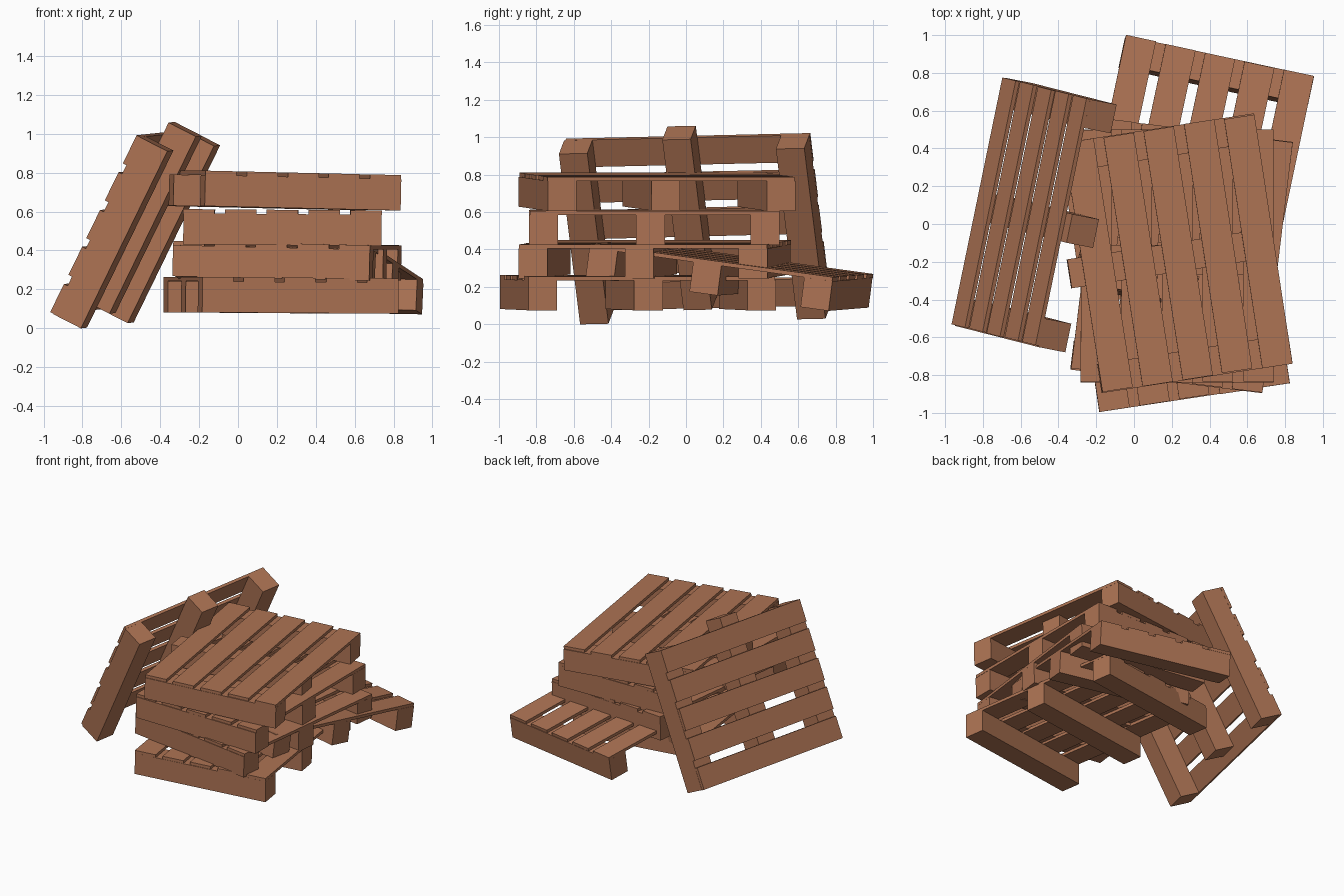
import bpy, bmesh, random
from math import radians
from mathutils import Matrix, Vector

if "Cube" in bpy.data.objects:
    bpy.data.objects.remove(bpy.data.objects["Cube"])

random.seed(3)

wood = bpy.data.materials.new("weathered_red_wood")
wood.diffuse_color = (0.42, 0.172, 0.088, 1)
wood.use_nodes = True
wood.node_tree.nodes["Principled BSDF"].inputs["Base Color"].default_value = wood.diffuse_color

WIDTH, LENGTH = 1.02, 1.34        # across the slats, along the slats
BEAM_W, BEAM_H = 0.155, 0.16
SLAT_W, SLAT_T, SLATS = 0.162, 0.022, 5


def add_box(bm, size, centre, turn=0.0):
    m = (Matrix.Translation(Vector(centre)) @ Matrix.Rotation(turn, 4, 'Z')
         @ Matrix.Diagonal((*size, 1)))
    bmesh.ops.create_cube(bm, size=1, matrix=m)


def pallet(name, loc, yaw, pitch=0.0, roll=0.0, mid_shift=0.0):
    """Three beams across, five slats on top; origin at the underside centre."""
    bm = bmesh.new()
    # beams: two at the ends, the middle one slightly misplaced
    end = (LENGTH - BEAM_W) / 2
    for y, dx in ((-end, 0), (-0.02, mid_shift), (end, 0)):
        add_box(bm, (WIDTH, BEAM_W, BEAM_H), (dx, y, BEAM_H / 2))
    # slats, nailed a little unevenly
    step = (WIDTH - SLAT_W) / (SLATS - 1)
    for i in range(SLATS):
        x = -(WIDTH - SLAT_W) / 2 + i * step
        add_box(bm, (SLAT_W, LENGTH - 0.006, SLAT_T),
                (x, random.uniform(-0.005, 0.005), BEAM_H + SLAT_T / 2),
                random.uniform(-0.003, 0.003))
    me = bpy.data.meshes.new(name)
    bm.to_mesh(me)
    bm.free()
    me.materials.append(wood)
    ob = bpy.data.objects.new(name, me)
    bpy.context.collection.objects.link(ob)
    ob.matrix_world = (Matrix.Translation(Vector(loc))
                       @ Matrix.Rotation(radians(yaw), 4, 'Z')
                       @ Matrix.Rotation(radians(roll), 4, 'X')
                       @ Matrix.Rotation(radians(pitch), 4, 'Y'))
    return ob


# the stack, bottom to top
pallet("stack_pallet_bottom", (0.22, -0.257, 0.078), 8.6, 0.4)
pallet("stack_pallet_second", (0.25, -0.168, 0.256), -7.0, 1.3)
pallet("stack_pallet_third", (0.228, -0.17, 0.427), 0.0, 0.4)
pallet("stack_pallet_top", (0.23, -0.155, 0.617), 8.8, 1.3, mid_shift=-0.075)
# pallet sliding down at the back
pallet("sloping_back_pallet", (0.31, 0.22, 0.17), -12.0, 1.0, -7.7)
# pallet propped against the left side
pallet("leaning_pallet", (-0.45, 0.033, 0.47), -11.7, -63.3, 1.3, mid_shift=0.07)
